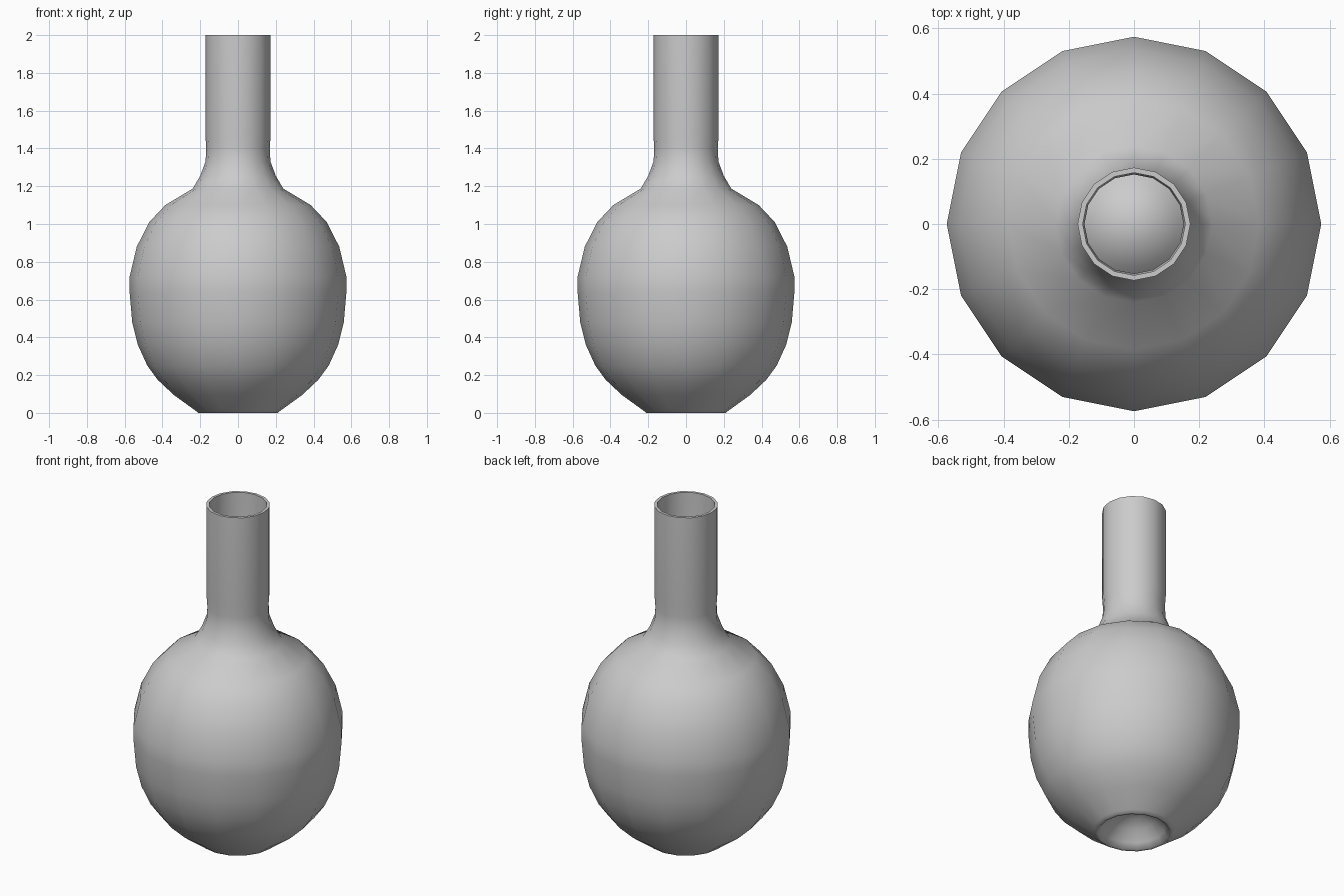
import bpy, bmesh, math
from mathutils import Vector

if "Cube" in bpy.data.objects:
    bpy.data.objects.remove(bpy.data.objects["Cube"])

SIDES = 16
WALL = 0.016

# outer profile (radius, height): punt under the base, belly, shoulder, neck
outer = [(0, 0.13), (0.06, 0.12), (0.12, 0.085), (0.17, 0.03), (0.195, 0.0), (0.21, 0.0),
         (0.225, 0.012), (0.34, 0.095), (0.425, 0.175), (0.48, 0.25), (0.53, 0.36), (0.56, 0.48),
         (0.574, 0.64), (0.574, 0.72), (0.536, 0.88), (0.47, 1.01), (0.385, 1.10),
         (0.24, 1.187), (0.20, 1.255), (0.172, 1.33), (0.168, 1.40), (0.173, 1.47), (0.173, 2.0)]


def inset(profile, t):
    # offset each profile point towards the inside of the wall
    pts = [Vector(p) for p in profile]
    result = []
    for i, p in enumerate(pts):
        d = (pts[min(i + 1, len(pts) - 1)] - pts[max(i - 1, 0)]).normalized()
        result.append((max(p.x - d.y * t, 0), p.y + d.x * t))
    result[0] = (0, profile[0][1] + t)
    result[-1] = (profile[-1][0] - t, profile[-1][1])
    return result


def lathe(name, profile):
    bm = bmesh.new()
    rings = []
    for r, z in profile:
        if r < 1e-6:
            rings.append([bm.verts.new((0, 0, z))] * SIDES)
        else:
            rings.append([bm.verts.new((r * math.cos(a), r * math.sin(a), z))
                          for a in (math.tau * k / SIDES for k in range(SIDES))])
    for a, b in zip(rings, rings[1:]):
        for k in range(SIDES):
            n = (k + 1) % SIDES
            bm.faces.new(list(dict.fromkeys((a[k], a[n], b[n], b[k]))))
    bmesh.ops.recalc_face_normals(bm, faces=bm.faces)
    mesh = bpy.data.meshes.new(name)
    bm.to_mesh(mesh)
    bm.free()
    obj = bpy.data.objects.new(name, mesh)
    bpy.context.collection.objects.link(obj)
    bpy.context.view_layer.objects.active = obj
    obj.select_set(True)
    bpy.ops.object.shade_smooth_by_angle(angle=math.radians(60))
    return obj


# hollow bottle: outer wall, flat rim, inner wall
lathe("bottle", outer + inset(outer, WALL)[::-1])
